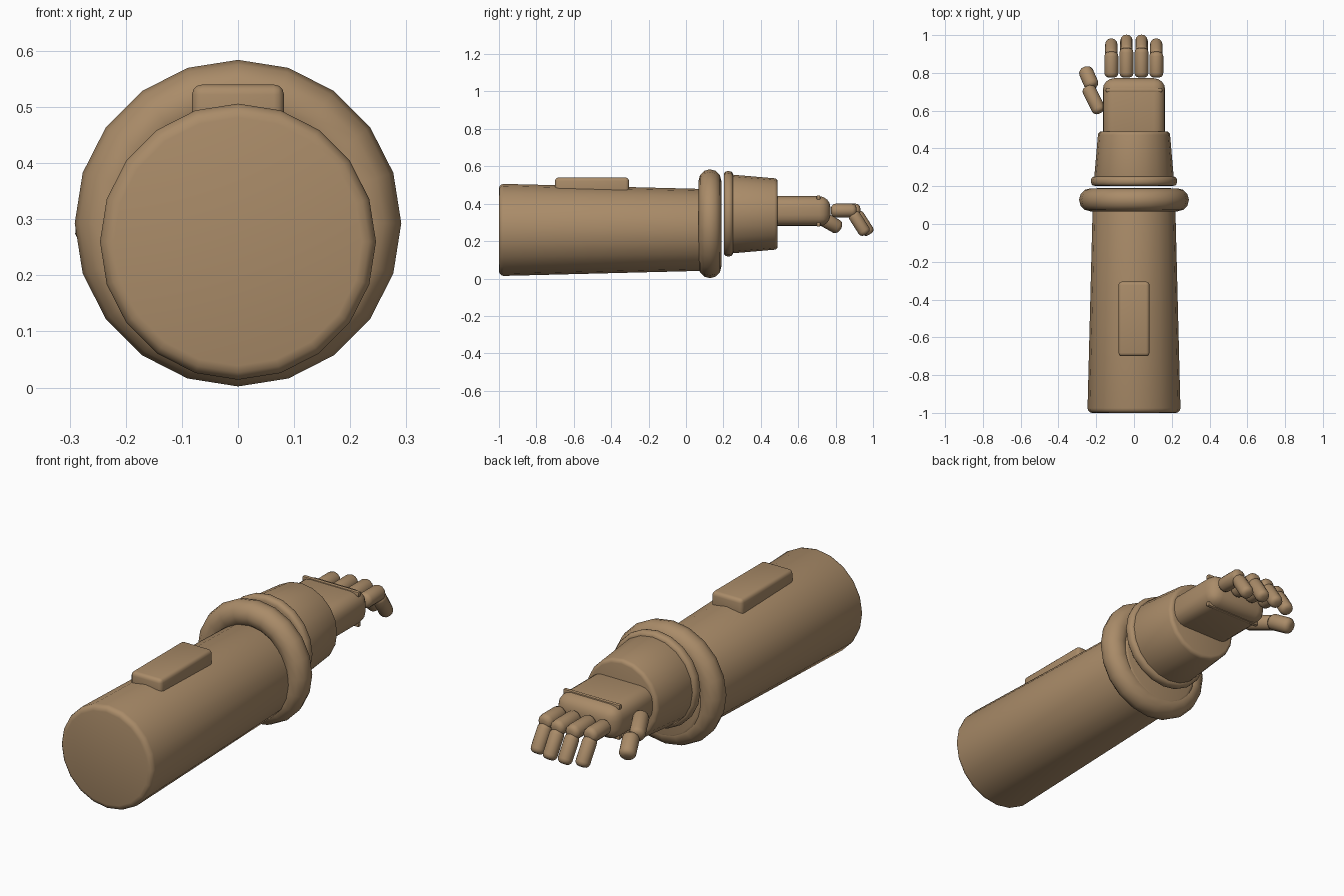
import bpy, bmesh, math
from mathutils import Vector

if "Cube" in bpy.data.objects:
    bpy.data.objects.remove(bpy.data.objects["Cube"])

tan = bpy.data.materials.new("tan_brown")
tan.diffuse_color = (0.40, 0.26, 0.14, 1)
tan.use_nodes = True
tan.node_tree.nodes["Principled BSDF"].inputs["Base Color"].default_value = tan.diffuse_color


def finish(name, bm, angle=35):
    """Store a bmesh as an object, smooth with sharp edges kept."""
    bmesh.ops.recalc_face_normals(bm, faces=bm.faces)
    for f in bm.faces:
        f.smooth = True
    for e in bm.edges:
        e.smooth = e.calc_face_angle(0) < math.radians(angle)
    me = bpy.data.meshes.new(name)
    bm.to_mesh(me)
    bm.free()
    me.materials.append(tan)
    ob = bpy.data.objects.new(name, me)
    bpy.context.collection.objects.link(ob)
    return ob


def lathe(name, profile, origin, axis=(0, 1, 0), sides=20, closed=False):
    """Spin (radius, distance) points around an axis; open ends get caps."""
    bm = bmesh.new()
    q = Vector(axis).to_track_quat('Z', 'Y')
    rings = []
    for r, d in profile:
        rings.append([bm.verts.new(Vector(origin) + q @ Vector(
            (r * math.cos(2 * math.pi * i / sides), r * math.sin(2 * math.pi * i / sides), d)))
            for i in range(sides)])
    pairs = list(zip(rings, rings[1:]))
    if closed:
        pairs.append((rings[-1], rings[0]))
    else:
        bm.faces.new(rings[0])
        bm.faces.new(rings[-1])
    for a, b in pairs:
        for i in range(sides):
            j = (i + 1) % sides
            bm.faces.new((a[i], a[j], b[j], b[i]))
    return finish(name, bm)


def rounded(r0, r1, y0, y1, b, n=3):
    """Profile of a tapered cylinder with rounded rims."""
    arc = [math.pi / 2 * k / n for k in range(n + 1)]
    return ([(r0 - b + b * math.sin(a), y0 + b - b * math.cos(a)) for a in arc] +
            [(r1 - b + b * math.cos(a), y1 - b + b * math.sin(a)) for a in arc])


def box(name, lo, hi, bevel, segments=3):
    bm = bmesh.new()
    bmesh.ops.create_cube(bm, size=1)
    for v in bm.verts:
        v.co = Vector([(l + h) / 2 + c * (h - l) for l, h, c in zip(lo, hi, v.co)])
    bmesh.ops.bevel(bm, geom=bm.edges[:], offset=bevel, segments=segments,
                    profile=0.5, affect='EDGES')
    return finish(name, bm)


def digit(name, a, b, r):
    """Finger segment: rounded cylinder from end a to end b."""
    d = Vector(b) - Vector(a)
    lathe(name, rounded(r, r, 0, d.length, r * 0.65), a, d, sides=12)


# forearm with its raised panel
lathe("forearm", rounded(0.246, 0.217, -1, 0.19, 0.025), (0, 0, 0.26))
box("forearm_panel", (-0.082, -0.70, 0.44), (0.082, -0.305, 0.54), 0.018)

# wrist ring
lathe("wrist_ring", [(0.23 + 0.061 * math.cos(math.pi * k / 6), 0.061 * math.sin(math.pi * k / 6))
                     for k in range(12)], (0, 0.128, 0.293), closed=True)

# cuff and its rim band
lathe("cuff", rounded(0.212, 0.191, 0.21, 0.49, 0.018), (0, 0, 0.345))
lathe("cuff_band", rounded(0.228, 0.228, 0.202, 0.252, 0.02), (0, 0, 0.346))

# palm with knuckle strips above and below
box("palm", (-0.165, 0.42, 0.28), (0.165, 0.772, 0.44), 0.06, 4)
for name, z in (("knuckle_strip_top", 0.433), ("knuckle_strip_bottom", 0.289)):
    box(name, (-0.15, 0.698, z - 0.012), (0.15, 0.718, z + 0.012), 0.006, 2)

# four curled fingers, the inner two longer
for i, x in enumerate((-0.12, -0.04, 0.04, 0.118)):
    e = 0.02 if i in (1, 2) else 0.0
    digit(f"finger_{i + 1}_base", (x, 0.775, 0.363), (x, 0.912 + e, 0.363), 0.037)
    digit(f"finger_{i + 1}_tip", (x, 0.89 + e, 0.352), (x, 0.963 + e, 0.237), 0.033)

# thumb
digit("thumb_base", (-0.178, 0.590, 0.360), (-0.248, 0.728, 0.325), 0.037)
digit("thumb_tip", (-0.218, 0.722, 0.325), (-0.262, 0.823, 0.268), 0.039)
